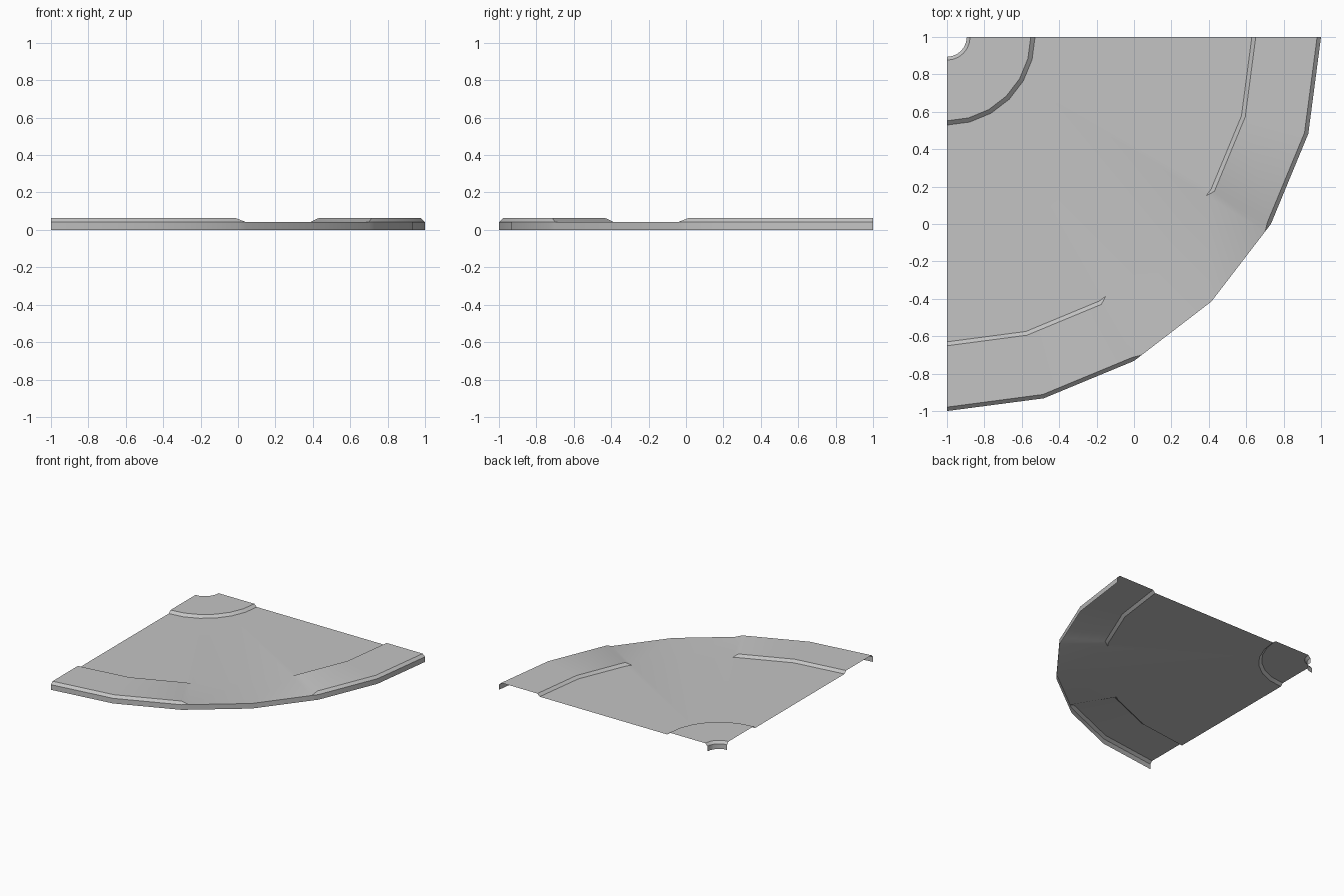
import bpy, bmesh
from math import sin, cos, radians
from mathutils import Vector

if "Cube" in bpy.data.objects:
    bpy.data.objects.remove(bpy.data.objects["Cube"])

LOW, HIGH = 0.042, 0.0625
CENTRE = Vector((-1, 1, 0))

# Cross-section from the inner corner outwards: wall, pavement, road, pavement, wall
FULL = [(0.106, 0), (0.106, LOW), (0.124, HIGH), (0.448, HIGH), (0.471, LOW),
        (1.63, LOW), (1.651, HIGH), (1.979, HIGH), (2, LOW), (2, 0)]
# Same section where the outer kerb is dropped to road level
DROPPED = FULL[:6] + [(1.63, LOW), (2, LOW), (2, LOW), (2, 0)]


def station(section, angle):
    a = radians(angle)
    return [CENTRE + Vector((r * cos(a), -r * sin(a), z)) for r, z in section]


def on_chord(section, a, b, t):
    return [p.lerp(q, t) for p, q in zip(station(section, a), station(section, b))]


# Sections swept round the quarter turn, with short ramps into the dropped kerb
rows = [station(FULL, a) for a in (0, 15, 30)]
rows += [on_chord(DROPPED, 30, 45, 0.1), station(DROPPED, 45), on_chord(DROPPED, 45, 60, 0.9)]
rows += [station(FULL, a) for a in (60, 75, 90)]

bm = bmesh.new()
grid = [[bm.verts.new(p) for p in row] for row in rows]
for r0, r1 in zip(grid, grid[1:]):
    for j in range(len(FULL) - 1):
        bm.faces.new((r0[j], r1[j], r1[j + 1], r0[j + 1]))
bmesh.ops.remove_doubles(bm, verts=bm.verts, dist=0.0005)

mesh = bpy.data.meshes.new("road_corner")
bm.to_mesh(mesh)
bm.free()
road = bpy.data.objects.new("road_corner", mesh)
bpy.context.collection.objects.link(road)

# Single grey for the whole shell
grey = bpy.data.materials.new("concrete_grey")
grey.diffuse_color = (0.55, 0.55, 0.55, 1)
grey.use_nodes = True
grey.node_tree.nodes["Principled BSDF"].inputs["Base Color"].default_value = grey.diffuse_color
mesh.materials.append(grey)

bpy.context.view_layer.objects.active = road
road.select_set(True)
bpy.ops.object.shade_smooth_by_angle(angle=radians(30))
